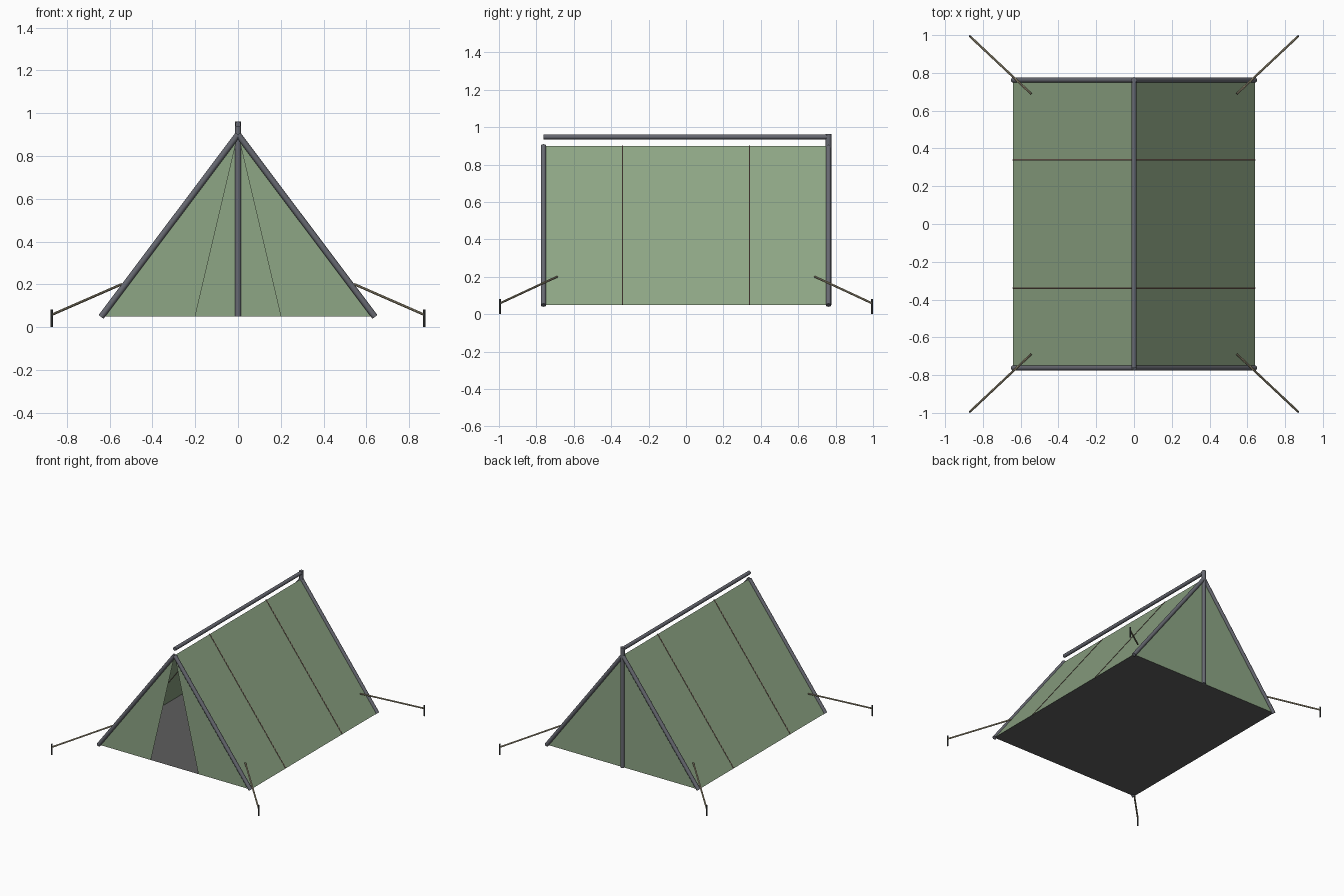
import bpy, math
from mathutils import Vector

if "Cube" in bpy.data.objects:
    bpy.data.objects.remove(bpy.data.objects["Cube"])

HALF_W, BASE, APEX, END = 0.64, 0.05, 0.90, 0.762


def material(name, rgb):
    m = bpy.data.materials.new(name)
    m.diffuse_color = (*rgb, 1)
    m.use_nodes = True
    m.node_tree.nodes["Principled BSDF"].inputs["Base Color"].default_value = m.diffuse_color
    return m


canvas = material("green canvas", (0.27, 0.38, 0.235))
metal = material("grey metal", (0.135, 0.14, 0.165))
ground = material("dark floor", (0.11, 0.11, 0.11))
cord = material("beige rope", (0.38, 0.33, 0.22))
thread = material("brown seam", (0.17, 0.11, 0.085))
iron = material("dark peg", (0.07, 0.075, 0.075))


def sheet(name, points, mat):
    mesh = bpy.data.meshes.new(name)
    mesh.from_pydata(points, [], [tuple(range(len(points)))])
    mesh.materials.append(mat)
    obj = bpy.data.objects.new(name, mesh)
    bpy.context.collection.objects.link(obj)
    return obj


def rod(name, a, b, radius, mat, sides=10):
    a, b = Vector(a), Vector(b)
    bpy.ops.mesh.primitive_cylinder_add(vertices=sides, radius=radius,
                                        depth=(b - a).length, location=(a + b) / 2)
    obj = bpy.context.object
    obj.name = name
    obj.rotation_euler = (b - a).to_track_quat('Z', 'Y').to_euler()
    obj.data.materials.append(mat)
    bpy.ops.object.shade_smooth_by_angle(angle=math.radians(40))
    return obj


# Floor and closed back wall
sheet("floor", [(-HALF_W, -END, BASE), (-HALF_W, END, BASE),
                (HALF_W, END, BASE), (HALF_W, -END, BASE)][::-1], ground)
sheet("back_wall", [(HALF_W, END, BASE), (-HALF_W, END, BASE), (0, END, APEX)], canvas)

for s, side in ((-1, "left"), (1, "right")):
    # Sloping roof panel and front door flap
    roof = [(s * HALF_W, -END, BASE), (s * HALF_W, END, BASE), (0, END, APEX), (0, -END, APEX)]
    flap = [(s * 0.2, -END, BASE), (s * HALF_W, -END, BASE), (0, -END, APEX)]
    sheet(side + "_roof", roof[::s], canvas)
    sheet(side + "_door_flap", flap[::s], canvas)

    for e, end in ((-1, "front"), (1, "back")):
        tag = f"{end}_{side}"
        # Slanted frame poles
        rod(tag + "_frame_pole", (s * HALF_W, e * END, BASE - 0.002),
            (0, e * END, APEX), 0.0145, metal)
        # Roof seams
        y = e * 0.34
        rod(tag + "_seam", (s * HALF_W, y, BASE), (0, y, APEX), 0.004, thread, 6)
        # Guy rope and ground peg
        rod(tag + "_guy_rope", (s * 0.545, e * 0.69, 0.2),
            (s * 0.87, e * 0.995, 0.058), 0.006, cord, 8)
        rod(tag + "_peg", (s * 0.87, e * 0.995, 0), (s * 0.87, e * 0.995, 0.082),
            0.005, iron, 8)

# Ridge pole and back upright
rod("ridge_pole", (0, -END, 0.948), (0, END, 0.948), 0.0135, metal)
rod("back_upright", (0, END, BASE), (0, END, 0.962), 0.0155, metal)
